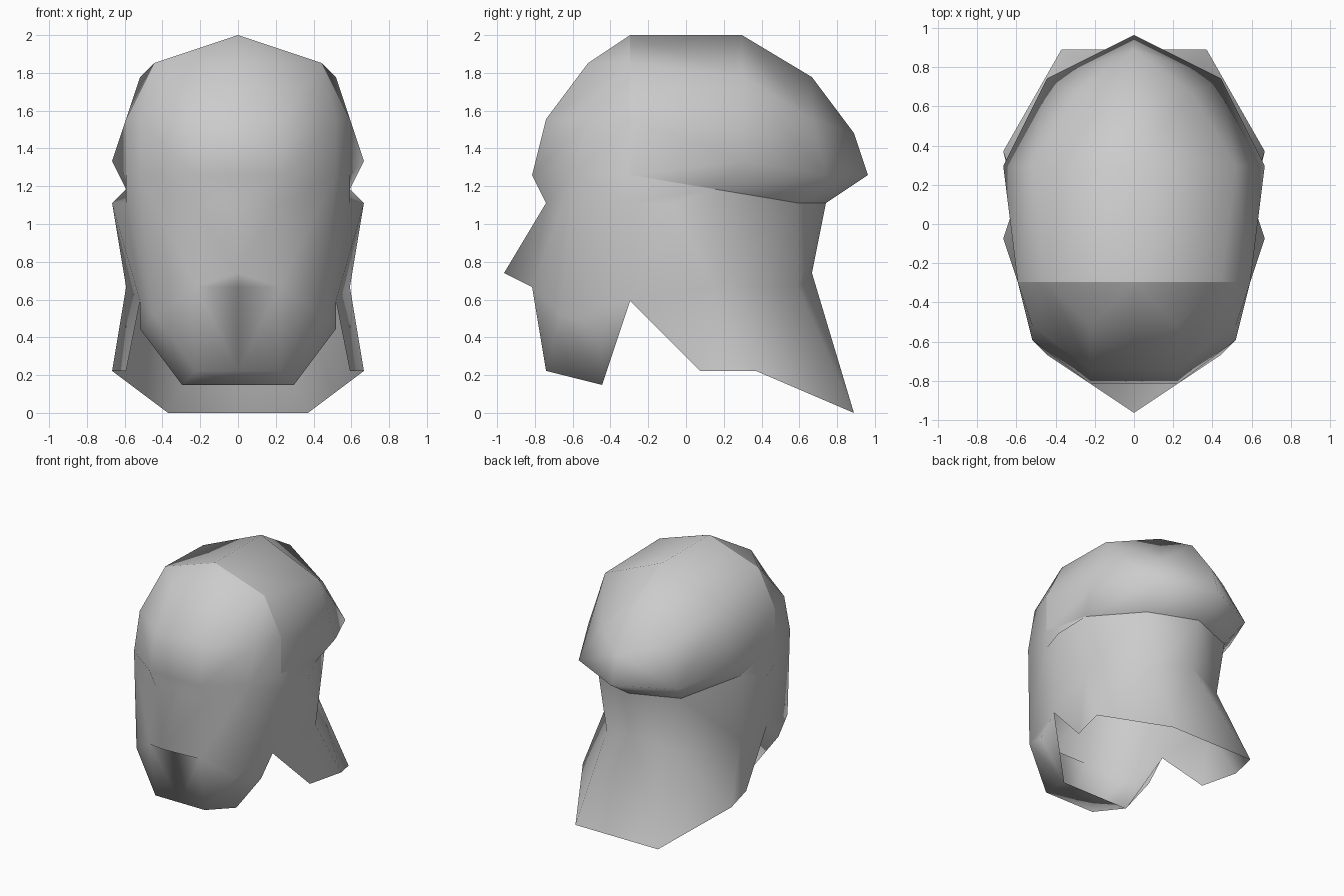
import bpy
import bmesh
from mathutils import Vector

UNIT = 2 / 27  # modelling grid step, total height is 27 steps

if "Cube" in bpy.data.objects:
    bpy.data.objects.remove(bpy.data.objects["Cube"], do_unlink=True)


def make_material(name, colour):
    mat = bpy.data.materials.new(name)
    mat.use_nodes = True
    mat.diffuse_color = colour
    mat.node_tree.nodes["Principled BSDF"].inputs["Base Color"].default_value = colour
    return mat


def loft(bm, rows, flip=False):
    """Bridge successive half sections; repeated points collapse to triangles."""
    for upper, lower in zip(rows, rows[1:]):
        for i in range(len(upper) - 1):
            ring = [upper[i], upper[i + 1], lower[i + 1], lower[i]]
            ring = list(dict.fromkeys(ring))
            if len(ring) < 3:
                continue
            if flip:
                ring.reverse()
            bm.faces.new([bm.verts.new(Vector(p) * UNIT) for p in ring])


def finish(name, bm, mat):
    """Weld the half shell, mirror it across the centre plane, shade smooth."""
    bmesh.ops.remove_doubles(bm, verts=bm.verts[:], dist=UNIT / 100)
    mesh = bpy.data.meshes.new(name)
    bm.to_mesh(mesh)
    bm.free()
    mesh.materials.append(mat)
    for poly in mesh.polygons:
        poly.use_smooth = True
    obj = bpy.data.objects.new(name, mesh)
    bpy.context.collection.objects.link(obj)
    mirror = obj.modifiers.new("Mirror", "MIRROR")
    mirror.use_axis[0] = True
    mirror.use_mirror_merge = True
    return obj


shell_grey = make_material("shell grey", (0.6, 0.6, 0.6, 1))

# Corner points shared by neighbouring parts
crown = (0, -4, 27)
temple = (6, -4, 25)
seam = (8, -4, 21)
hinge = (8, -4, 17)
cheek = (8, -4, 15)
ear = (9, -1, 15)
jaw = (7, -4, 8)
jaw_low = (7, -6, 6)
chin = (4, -6, 2)
brow = (7, -8, 17)
cheekbone = (6, -9, 7)
lip = (3, -11, 9)
flare_side = (9, 4, 18)
flare_back = (6, 10, 17)
flare_tip = (0, 13, 17)
crown_side = (7, 4, 24)
crown_back = (4, 9, 21)
hem = [(0, 10, 15), (5, 8, 15), (8, 2, 16)]
waist_side = (8, 2, 9)
skirt_side = (9, 5, 3)

# Cap: rows run from the front seam over the crown to the flared back rim
cap = bmesh.new()
loft(cap, [
    [crown, temple, seam, hinge],
    [(0, 4, 27), crown_side, crown_side, flare_side],
    [(0, 9, 24), crown_back, crown_back, flare_back],
    [(0, 12, 20), crown_back, crown_back, flare_back],
    [flare_tip, flare_back, flare_back, flare_back],
])
# Underside of the flared rim
loft(cap, [[flare_tip, flare_back, flare_side, hinge], hem + [hinge]])
finish("cap", cap, shell_grey)

# Face shell: rows run from the crown down to the underside of the chin
face = bmesh.new()
loft(face, [
    [crown, crown, temple, temple, temple],
    [(0, -7, 25), (3, -7, 25), temple, temple, temple],
    [(0, -10, 21), (3, -10, 21), (7, -7, 21), seam, seam],
    [(0, -11, 17), (3, -11, 17), brow, hinge, hinge],
    [(0, -10, 15), (3, -10, 15), brow, cheek, cheek],
    [(0, -13, 10), lip, cheekbone, jaw, jaw],
    [(0, -11, 9), lip, cheekbone, jaw_low, jaw],
    [(0, -10, 3), (3, -10, 3), chin, chin, chin],
    [(0, -6, 2), chin, chin, chin, chin],
], flip=True)

# Neck and flared skirt: rows run down from the hem, welded to the face
loft(face, [
    hem + [hem[-1], hinge],
    hem + [ear, cheek],
    [(0, 9, 10), (4, 8, 9), waist_side, waist_side, jaw],
    [(0, 12, 0), (5, 12, 0), skirt_side, skirt_side, (8, 1, 3)],
])
finish("face_and_neck", face, shell_grey)
